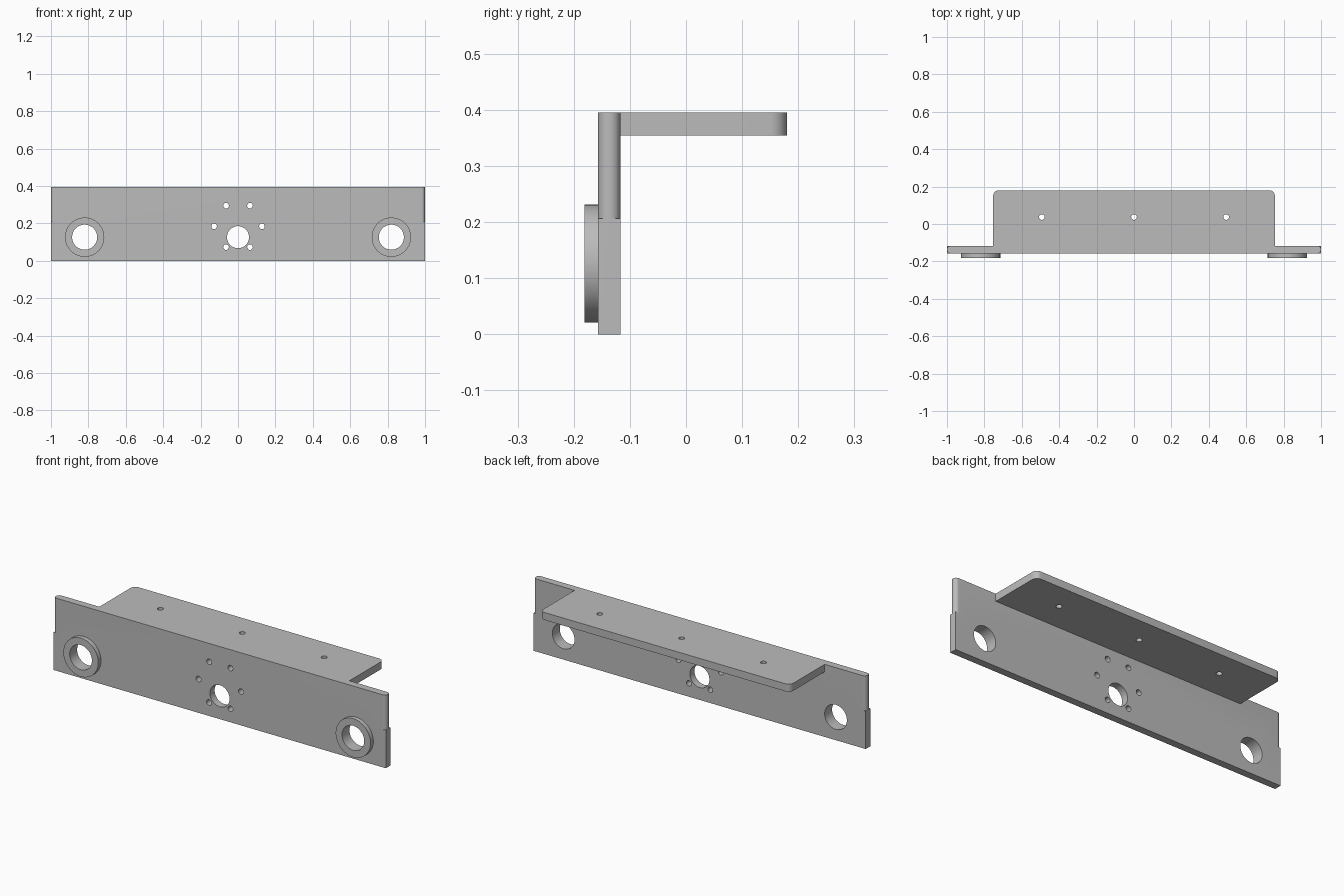
import bpy, bmesh, math
from mathutils import Matrix, Vector

cube = bpy.data.objects.get("Cube")
if cube:
    bpy.data.objects.remove(cube, do_unlink=True)

grey = bpy.data.materials.new("plain_grey")
grey.use_nodes = True
colour = (0.5, 0.5, 0.5, 1)
grey.diffuse_color = colour
grey.node_tree.nodes["Principled BSDF"].inputs["Base Color"].default_value = colour

FRONT, BACK, TOP = -0.157, -0.117, 0.395   # upright plate faces
STEP, ROUND = 0.206, 0.019                 # start and radius of the rounded ends
BORE_X, BORE_Z, BORE_R = 0.82, 0.126, 0.067


def add_prism(bm, outline, z0, z1):
    """Extrude a plan outline between two heights."""
    face = bm.faces.new([bm.verts.new((x, y, z0)) for x, y in outline])
    new = bmesh.ops.extrude_face_region(bm, geom=[face])["geom"]
    moved = [v for v in new if isinstance(v, bmesh.types.BMVert)]
    bmesh.ops.translate(bm, verts=moved, vec=(0, 0, z1 - z0))


def add_cylinder(bm, centre, radius, depth, along_y=True, sides=48):
    turn = Matrix.Rotation(math.pi / 2, 4, 'X') if along_y else Matrix()
    bmesh.ops.create_cone(bm, cap_ends=True, segments=sides, radius1=radius,
                          radius2=radius, depth=depth,
                          matrix=Matrix.Translation(Vector(centre)) @ turn)


def finish(bm, name):
    bmesh.ops.recalc_face_normals(bm, faces=bm.faces)
    mesh = bpy.data.meshes.new(name)
    bm.to_mesh(mesh)
    bm.free()
    mesh.materials.append(grey)
    obj = bpy.data.objects.new(name, mesh)
    bpy.context.collection.objects.link(obj)
    return obj


def cut(obj, cutter):
    mod = obj.modifiers.new("holes", 'BOOLEAN')
    mod.operation, mod.solver, mod.object = 'DIFFERENCE', 'EXACT', cutter
    bpy.ops.object.select_all(action='DESELECT')
    bpy.context.view_layer.objects.active = obj
    obj.select_set(True)
    bpy.ops.object.modifier_apply(modifier=mod.name)
    bpy.ops.object.shade_smooth_by_angle(angle=math.radians(30))


def arc(cx, cy, r, start, steps=8):
    """Quarter arc, counter-clockwise from the start angle in degrees."""
    angles = [math.radians(start + 90 * i / steps) for i in range(steps + 1)]
    return [(cx + r * math.cos(a), cy + r * math.sin(a)) for a in angles]


# Cutter: bores, bolt circle, shelf holes and rounded upper ends
bm = bmesh.new()
for x in (-BORE_X, BORE_X):
    add_cylinder(bm, (x, FRONT, BORE_Z), BORE_R, 0.2)
add_cylinder(bm, (0, FRONT, BORE_Z), 0.059, 0.2)
for i in range(6):
    a = math.radians(60 * i)
    add_cylinder(bm, (0.128 * math.cos(a), FRONT, 0.184 + 0.128 * math.sin(a)),
                 0.015, 0.2, sides=24)
for x in (-0.493, 0, 0.493):
    add_cylinder(bm, (x, 0.037, TOP), 0.015, 0.2, along_y=False, sides=24)
mid = (FRONT + BACK) / 2
for sx in (-1, 1):
    for sy in (-1, 1):
        edge = BACK - mid
        corner = arc(1 - ROUND, edge - ROUND, ROUND, 0)
        corner += [(1 - ROUND, edge + 0.01), (1.01, edge + 0.01), (1.01, edge - ROUND)]
        add_prism(bm, [(sx * x, mid + sy * y) for x, y in corner], STEP, TOP + 0.05)
cutter = finish(bm, "hole_cutter")
cutter.hide_render = True

# Upright plate
bm = bmesh.new()
add_prism(bm, [(-1, FRONT), (1, FRONT), (1, BACK), (-1, BACK)], 0, TOP)
cut(finish(bm, "upright_plate"), cutter)

# Shelf with rounded rear corners
bm = bmesh.new()
HALF, REAR, R = 0.753, 0.18, 0.03
outline = [(-HALF, BACK), (HALF, BACK)]
outline += arc(HALF - R, REAR - R, R, 0) + arc(R - HALF, REAR - R, R, 90)
add_prism(bm, outline, 0.354, TOP)
cut(finish(bm, "shelf"), cutter)

# Raised collars around the outer bores
for side, x in (("right", -BORE_X), ("left", BORE_X)):
    bm = bmesh.new()
    add_cylinder(bm, (x, FRONT - 0.012, BORE_Z), 0.105, 0.024, sides=64)
    cut(finish(bm, side + "_collar"), cutter)

bpy.data.objects.remove(cutter, do_unlink=True)
